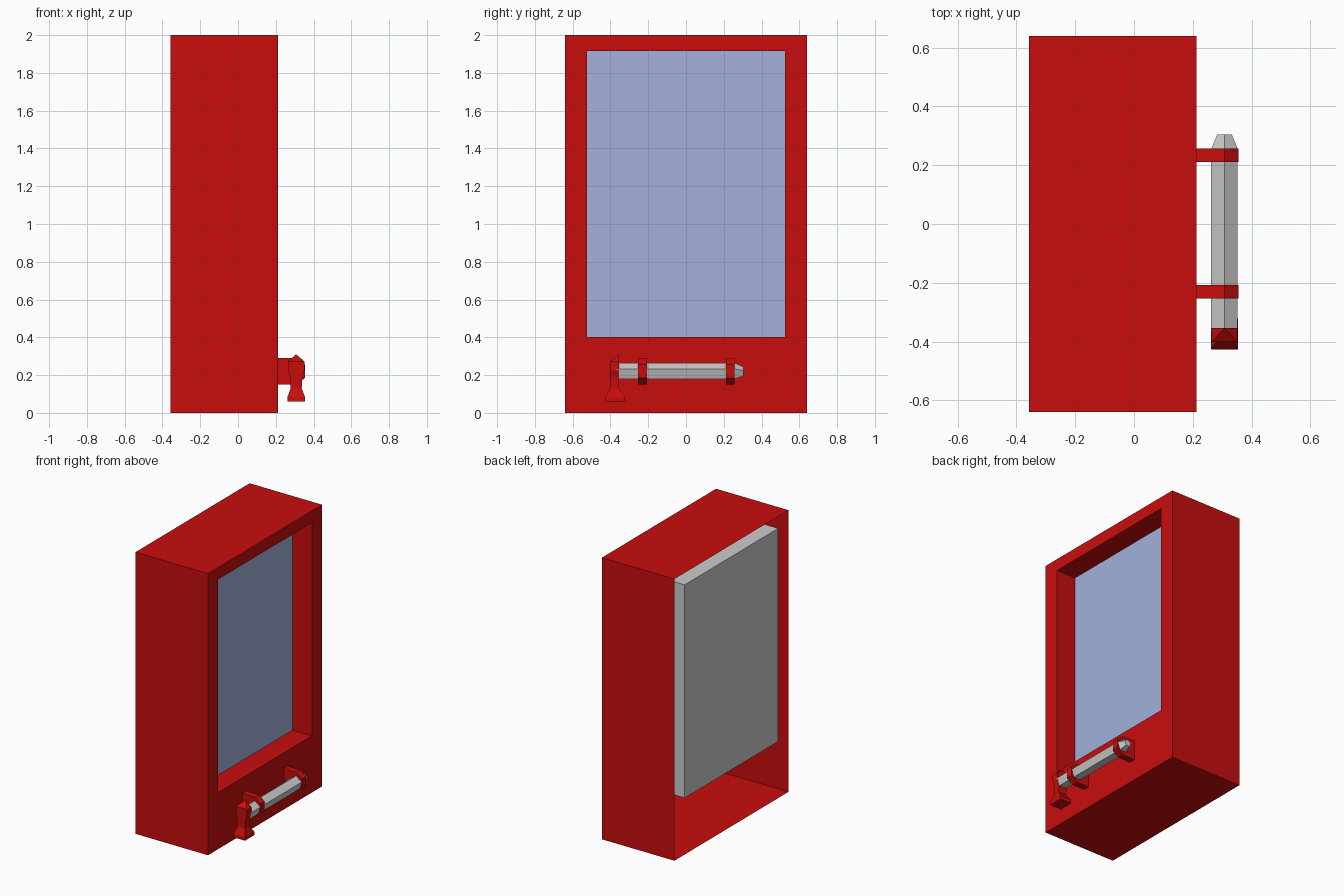
import bpy, bmesh, math

if "Cube" in bpy.data.objects:
    bpy.data.objects.remove(bpy.data.objects["Cube"])

def material(name, rgb):
    m = bpy.data.materials.new(name)
    m.diffuse_color = (*rgb, 1)
    m.use_nodes = True
    m.node_tree.nodes["Principled BSDF"].inputs["Base Color"].default_value = m.diffuse_color
    return m

RED = material("red_paint", (0.58, 0.004, 0.004))
BLUE = material("pale_glass", (0.366, 0.44, 0.708))

def loft(name, rings, mat=None, start=True, end=True, solid=True):
    """Skin a series of equal-length point rings; a one-point ring makes a tip."""
    bm = bmesh.new()
    vs = [[bm.verts.new(p) for p in r] for r in rings]
    for a, b in zip(vs, vs[1:]):
        n = len(a)
        for i in range(n):
            j = (i + 1) % n
            bm.faces.new((a[i], a[j], b[j], b[i]))
    if start:
        bm.faces.new(vs[0][::-1])
    if end:
        bm.faces.new(vs[-1])
    if solid:
        bmesh.ops.recalc_face_normals(bm, faces=bm.faces[:])
    me = bpy.data.meshes.new(name)
    bm.to_mesh(me)
    bm.free()
    ob = bpy.data.objects.new(name, me)
    bpy.context.collection.objects.link(ob)
    if mat:
        me.materials.append(mat)
    return ob

def rect(x, hy, z0, z1):
    return [(x, -hy, z0), (x, hy, z0), (x, hy, z1), (x, -hy, z1)]

BACK, FRONT, PANE = -0.357, 0.212, 0.06
OUTER, OPENING = (0.64, 0, 2), (0.525, 0.402, 1.915)

# thin case, open at the back, with a recessed window opening
loft("case", [rect(BACK, *OUTER), rect(FRONT, *OUTER),
              rect(FRONT, *OPENING), rect(PANE, *OPENING)],
     RED, start=False, end=False, solid=False)

# inner box behind the window, and the pane closing its front
loft("inner_box", [rect(BACK, *OPENING), rect(PANE, *OPENING)],
     end=False, solid=False)
loft("window_pane", [rect(PANE, *OPENING)], BLUE, start=False, solid=False)

# five-sided hammer handle with a tapered end
CX, CZ = 0.308, 0.2175
def pentagon(y, r):
    angles = [math.pi / 2 + k * math.tau / 5 for k in range(5)]
    return [(CX + r * math.cos(a), y, CZ + r * math.sin(a)) for a in angles]

loft("hammer_handle", [pentagon(-0.37, 0.0475), pentagon(0.255, 0.0475),
                       pentagon(0.305, 0.026)])

# two chamfered brackets holding the handle
PROFILE = [(FRONT, 0.29), (0.308, 0.29), (0.355, 0.255),
           (0.355, 0.185), (0.308, 0.15), (FRONT, 0.15)]
for side, y0 in (("left", -0.253), ("right", 0.211)):
    loft(f"bracket_{side}",
         [[(x, y, z) for x, z in PROFILE] for y in (y0, y0 + 0.046)], RED)

# hammer head: flared foot, narrow neck, wide shoulder, sloping point
def section(z, hx, y0, y1):
    return [(CX - hx, y0, z), (CX + hx, y0, z), (CX + hx, y1, z), (CX - hx, y1, z)]

head = loft("hammer_head", [
    section(0.06, 0.046, -0.427, -0.322),
    section(0.085, 0.046, -0.427, -0.322),
    section(0.13, 0.029, -0.402, -0.354),
    section(0.19, 0.033, -0.402, -0.354),
    section(0.225, 0.044, -0.402, -0.354),
    section(0.272, 0.044, -0.402, -0.354),
    section(0.31, 0.0, -0.354, -0.354)], RED)
bm = bmesh.new()
bm.from_mesh(head.data)
bmesh.ops.remove_doubles(bm, verts=bm.verts[:], dist=0.0005)
bmesh.ops.recalc_face_normals(bm, faces=bm.faces[:])
bm.to_mesh(head.data)
bm.free()
